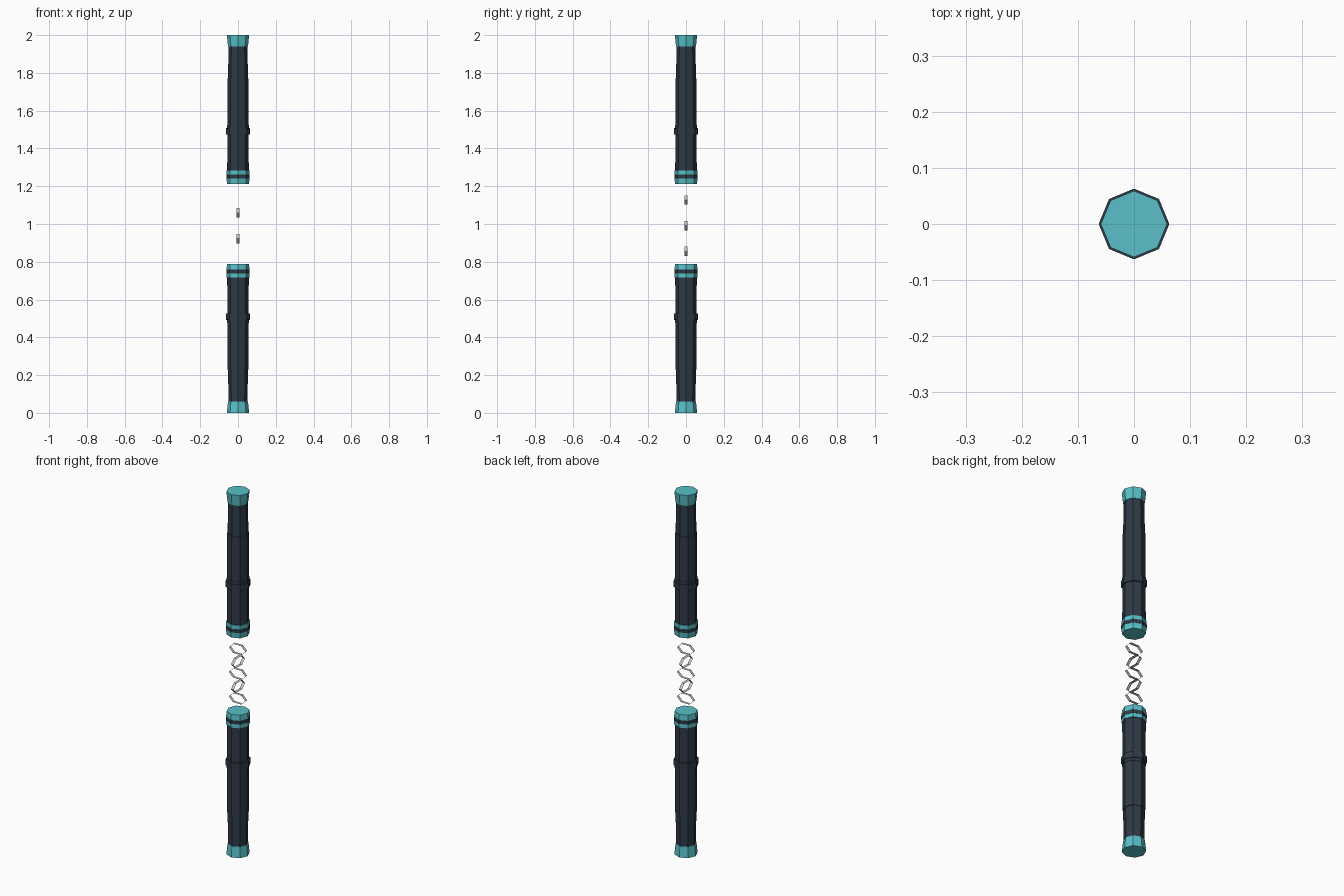
import bpy, bmesh
from math import pi, cos, sin

if "Cube" in bpy.data.objects:
    bpy.data.objects.remove(bpy.data.objects["Cube"])

def material(name, rgb):
    m = bpy.data.materials.new(name)
    m.diffuse_color = (*rgb, 1)
    m.use_nodes = True
    m.node_tree.nodes["Principled BSDF"].inputs["Base Color"].default_value = m.diffuse_color
    return m

DARK = material("dark_slate", (0.028, 0.042, 0.062))
TEAL = material("teal", (0.10, 0.53, 0.58))

def add_object(name, bm, mat=None):
    mesh = bpy.data.meshes.new(name)
    bm.to_mesh(mesh)
    bm.free()
    if mat:
        mesh.materials.append(mat)
    ob = bpy.data.objects.new(name, mesh)
    bpy.context.collection.objects.link(ob)
    return ob

def lathe(name, profile, mat, flip):
    """Closed eight-sided solid from (radius, z) pairs; flip mirrors it about z = 1."""
    bm = bmesh.new()
    rings = []
    for r, z in profile:
        z = 2 - z if flip else z
        rings.append([bm.verts.new((r * cos(i * pi / 4), r * sin(i * pi / 4), z))
                      for i in range(8)])
    for a, b in zip(rings, rings[1:]):
        for i in range(8):
            j = (i + 1) % 8
            bm.faces.new((a[i], a[j], b[j], b[i]))
    bm.faces.new(rings[0])
    bm.faces.new(rings[-1])
    bmesh.ops.recalc_face_normals(bm, faces=bm.faces)
    return add_object(name, bm, mat)

# Two mirrored handles
for side, flip in (("lower", False), ("upper", True)):
    lathe(side + "_end_cap", [(0.059, 0), (0.053, 0.06)], TEAL, flip)
    lathe(side + "_shaft", [(0.050, 0.06), (0.053, 0.23), (0.056, 0.23),
                            (0.057, 0.718)], DARK, flip)
    lathe(side + "_grip_ring", [(0.059, 0.477), (0.059, 0.492), (0.063, 0.492),
                                (0.063, 0.525), (0.057, 0.525)], DARK, flip)
    lathe(side + "_inner_band", [(0.061, 0.717), (0.061, 0.738)], TEAL, flip)
    lathe(side + "_dark_band", [(0.062, 0.738), (0.062, 0.758)], DARK, flip)
    lathe(side + "_chain_cap", [(0.061, 0.758), (0.058, 0.788)], TEAL, flip)

# Chain of thin hexagonal strip links, each turned a quarter from the last
HEX = [(-0.05, 0), (-0.025, -0.025), (0.025, -0.025),
       (0.05, 0), (0.025, 0.025), (-0.025, 0.025)]
for k in range(5):
    bm = bmesh.new()
    front, back = ([bm.verts.new((x, y, z)) for x, z in HEX] for y in (-0.008, 0.008))
    for i in range(6):
        j = (i + 1) % 6
        bm.faces.new((front[i], back[i], back[j], front[j]))
    bmesh.ops.recalc_face_normals(bm, faces=bm.faces)
    link = add_object(f"chain_link_{k + 1}", bm)
    link.location.z = 0.855 + 0.068 * k
    link.rotation_euler.z = (k % 2) * pi / 2
